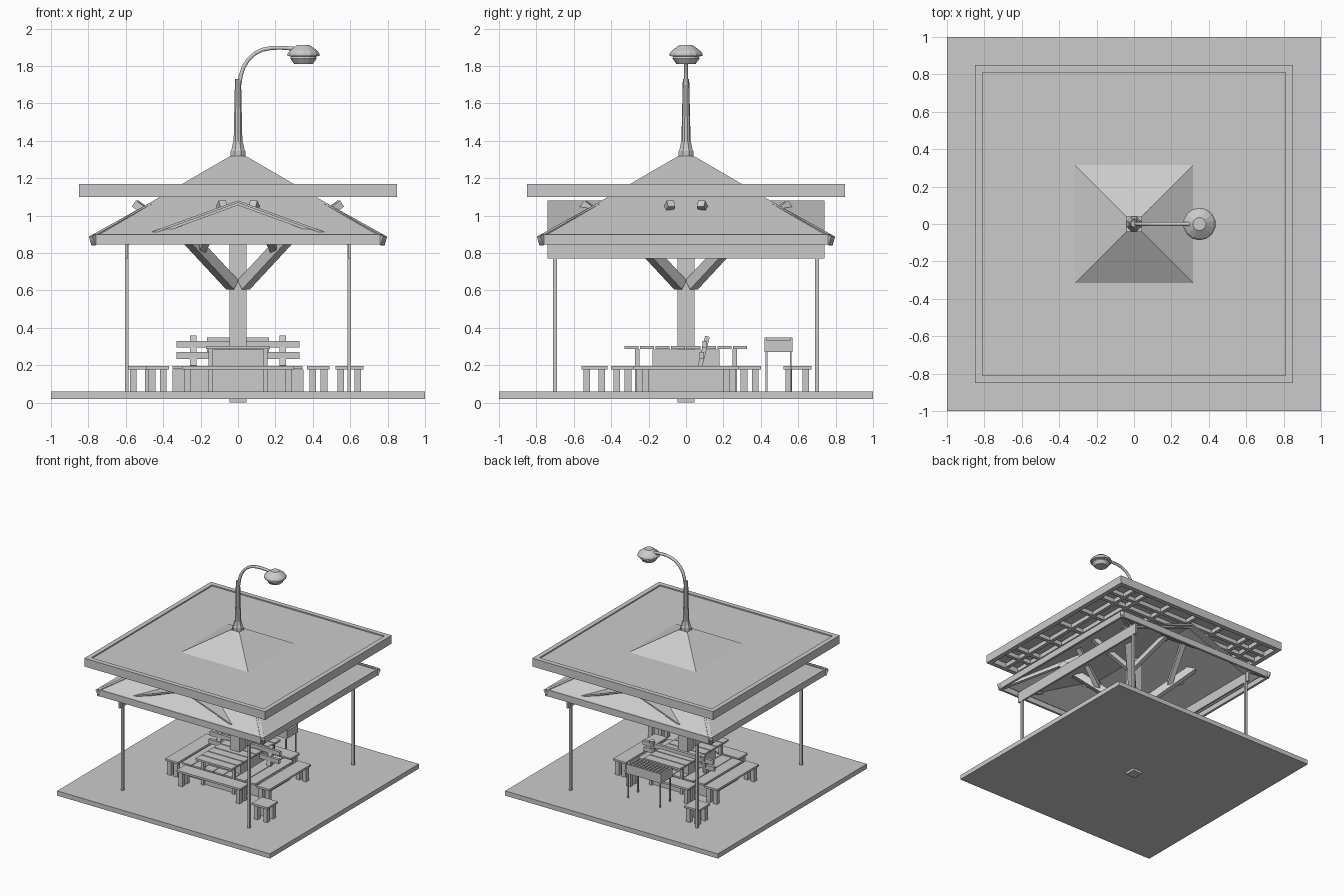
import bpy, bmesh, math
from mathutils import Vector, Matrix

if "Cube" in bpy.data.objects:
    bpy.data.objects.remove(bpy.data.objects["Cube"])

grey = bpy.data.materials.new("plain_grey")
grey.diffuse_color = (0.6, 0.6, 0.6, 1)
grey.use_nodes = True
grey.node_tree.nodes["Principled BSDF"].inputs["Base Color"].default_value = grey.diffuse_color


def finish(name, bm, smooth=False):
    bmesh.ops.recalc_face_normals(bm, faces=bm.faces)
    me = bpy.data.meshes.new(name)
    bm.to_mesh(me)
    bm.free()
    me.materials.append(grey)
    ob = bpy.data.objects.new(name, me)
    bpy.context.collection.objects.link(ob)
    if smooth:
        bpy.context.view_layer.objects.active = ob
        ob.select_set(True)
        bpy.ops.object.shade_smooth_by_angle(angle=math.radians(30))
        ob.select_set(False)
    return ob


def add_box(bm, x0, x1, y0, y1, z0, z1):
    m = Matrix.Translation(((x0 + x1) / 2, (y0 + y1) / 2, (z0 + z1) / 2))
    bmesh.ops.create_cube(bm, size=1, matrix=m @ Matrix.Diagonal((x1 - x0, y1 - y0, z1 - z0, 1)))


def add_beam(bm, p, q, w, h):
    """Rectangular bar from p to q, width w level, height h upright."""
    p, q = Vector(p), Vector(q)
    d = (q - p).normalized()
    side = d.cross(Vector((0, 0, 1))).normalized()
    rot = Matrix((side, d, side.cross(d))).transposed().to_4x4()
    m = Matrix.Translation((p + q) / 2) @ rot
    bmesh.ops.create_cube(bm, size=1, matrix=m @ Matrix.Diagonal((w, (q - p).length, h, 1)))


def boxes(name, *dims):
    bm = bmesh.new()
    for d in dims:
        add_box(bm, *d)
    return finish(name, bm)


def frame(name, outer, inner, z0, z1):
    return boxes(name, (-outer, outer, -outer, -inner, z0, z1), (-outer, outer, inner, outer, z0, z1),
                 (-outer, -inner, -inner, inner, z0, z1), (inner, outer, -inner, inner, z0, z1))


def lathe(name, profile, n, x=0, closed=False, smooth=False):
    """Revolve (radius, z) points; with n = 4 the radius is the half side."""
    k = math.sqrt(2) if n == 4 else 1
    bm = bmesh.new()
    rings = [[bm.verts.new((x + r * k * math.cos((i + .5) * math.tau / n),
                            r * k * math.sin((i + .5) * math.tau / n), z)) for i in range(n)]
             for r, z in profile]
    for a, b in list(zip(rings, rings[1:])) + ([(rings[-1], rings[0])] if closed else []):
        for i in range(n):
            j = (i + 1) % n
            bm.faces.new((a[i], a[j], b[j], b[i]))
    if not closed:
        bm.faces.new(rings[0])
        bm.faces.new(rings[-1])
    return finish(name, bm, smooth)


signs = [(a, b) for a in (-1, 1) for b in (-1, 1)]

# Ground slab and central post
boxes("base_slab", (-1, 1, -1, 1, .02, .06))
boxes("central_post", (-.045, .045, -.045, .045, 0, 1.31))

# Hollow pyramid roof with eave boards
lathe("pyramid_roof", [(.77, .895), (.04, 1.32), (.04, 1.30), (.75, .885)], 4, closed=True)
frame("eave_boards", .78, .76, .845, .9)

# Hip rafters whose ends show at the eave corners
bm = bmesh.new()
for a, b in signs:
    add_beam(bm, (a * .05, b * .05, 1.27), (a * .78, b * .78, .865), .03, .05)
finish("hip_rafters", bm)

# Flat upper canopy: rim, deck and coffer ribs stopping at the pyramid
frame("canopy_rim", .85, .81, 1.10, 1.17)
boxes("canopy_deck", (-.81, .81, -.81, .81, 1.145, 1.16))
bm = bmesh.new()
for i in range(-2, 3):
    c = i * .27
    spans = [(-.81, -.36), (.36, .81)] if abs(c) < .35 else [(-.81, .81)]
    for s, e in spans:
        add_box(bm, c - .015, c + .015, s, e, 1.11, 1.145)
        add_box(bm, s, e, c - .015, c + .015, 1.11, 1.145)
for c in (-.66, .66):
    add_box(bm, c - .015, c + .015, -.81, .81, 1.11, 1.145)
    add_box(bm, -.81, .81, c - .015, c + .015, 1.11, 1.145)
finish("canopy_ribs", bm)

# Low gable sheet passing through the pyramid, with end rafters
bm = bmesh.new()
for s in (-1, 1):
    ridge, edge = Vector((0, 0, 1.075)), Vector((s * .6, 0, .857))
    mid = (ridge + edge) / 2
    m = (Matrix.Translation(mid) @ Matrix.Rotation(s * math.atan2(.218, .6), 4, 'Y')
         @ Matrix.Diagonal(((edge - ridge).length, 1.48, .012, 1)))
    bmesh.ops.create_cube(bm, size=1, matrix=m)
    for y in (-.7, .7):
        add_beam(bm, (0, y, 1.066), (s * .6, y, .848), .02, .02)
finish("gable_sheet", bm)

# Thin posts and side beams carrying the gable
boxes("corner_posts", *[(a * .595 - .01, a * .595 + .01, b * .7 - .01, b * .7 + .01, .06, .86)
                        for a, b in signs])
boxes("side_beams", *[(a * .597 - .008, a * .597 + .008, -.74, .74, .77, .865) for a in (-1, 1)])

# Branching diagonal braces, with twig ends poking through the roof
bm = bmesh.new()
for a, b in signs:
    add_beam(bm, (a * .03, b * .03, .63), (a * .42, b * .42, 1.05), .06, .06)
    add_beam(bm, (a * .2, b * .2, .81), (a * .08, b * .55, 1.065), .04, .04)
    add_beam(bm, (a * .2, b * .2, .81), (a * .55, b * .08, 1.065), .04, .04)
finish("tree_braces", bm)

# Street lamp: collar, mast, bent arm and head
lathe("mast_collar", [(.042, 1.31), (.042, 1.345), (.036, 1.36), (.028, 1.395)], 8)
lathe("lamp_mast", [(.025, 1.38), (.017, 1.73)], 10, smooth=True)
cu = bpy.data.curves.new("lamp_arm", 'CURVE')
cu.dimensions = '3D'
cu.bevel_depth = .012
cu.bevel_resolution = 1
sp = cu.splines.new('POLY')
path = [(.008, 1.70), (.015, 1.75), (.03, 1.795), (.055, 1.835), (.09, 1.867),
        (.13, 1.887), (.18, 1.897), (.23, 1.898), (.3, 1.893)]
sp.points.add(len(path) - 1)
for pt, (x, z) in zip(sp.points, path):
    pt.co = (x, 0, z, 1)
cu.use_fill_caps = True
cu.materials.append(grey)
bpy.context.collection.objects.link(bpy.data.objects.new("lamp_arm", cu))
lathe("lamp_head", [(.035, 1.912), (.078, 1.88), (.087, 1.866), (.087, 1.855),
                    (.068, 1.85), (.072, 1.84), (.052, 1.812)], 14, x=.35)

# Low planked platform around the post
boxes("platform_block", (-.35, .35, -.2, .2, .06, .178), (-.15, .15, -.25, .25, .06, .178))
boxes("platform_planks", *[(-.35 + i * .1, -.256 + i * .1, -.26, .26, .18, .195) for i in range(7)])

# Planked table with core box and legs
boxes("table_core", (-.15, .15, -.18, .18, .19, .285))
boxes("table_planks", *[(-.17, .17, -.33 + i * .083, -.255 + i * .083, .287, .303) for i in range(8)])
boxes("table_legs", *[(a * .145 - .012, a * .145 + .012, b * .26 - .012, b * .26 + .012, .06, .288)
                      for a, b in signs])


# Benches and stools: a seat plate on square legs
def seat(name, x0, x1, y0, y1, inset=.03):
    legs = [(x - .018, x + .018, y - .018, y + .018, .06, .18)
            for x in (x0 + inset, x1 - inset) for y in (y0 + inset, y1 - inset)]
    boxes(name, (x0, x1, y0, y1, .178, .195), *legs)


seat("front_bench", -.3, .3, -.4, -.28)
seat("back_bench", -.3, .3, .28, .4)
seat("right_bench", .37, .49, -.28, .28)
seat("left_bench", -.49, -.37, -.28, .28)
seat("right_stool", .52, .67, -.56, -.42)
seat("left_stool", -.59, -.45, .52, .67)

# Leaning backrest
bm = bmesh.new()
for x in (-.24, .24):
    add_beam(bm, (x, .075, .195), (x, .115, .355), .035, .025)
for y, z in ((.085, .252), (.1, .312)):
    add_box(bm, -.33, .33, y - .012, y + .012, z - .018, z + .018)
finish("backrest", bm)

# Grill: tray on thin legs with bars across the top
boxes("grill_tray", (-.165, .165, .42, .57, .27, .335))
boxes("grill_bars", *[(-.165 + i * .03, -.15 + i * .03, .42, .57, .335, .35) for i in range(11)],
      (-.165, .165, .42, .43, .335, .348), (-.165, .165, .56, .57, .335, .348))
boxes("grill_legs", *[(a * .15 - .005, a * .15 + .005, .495 + b * .065 - .005, .495 + b * .065 + .005,
                       .06, .27) for a, b in signs])
